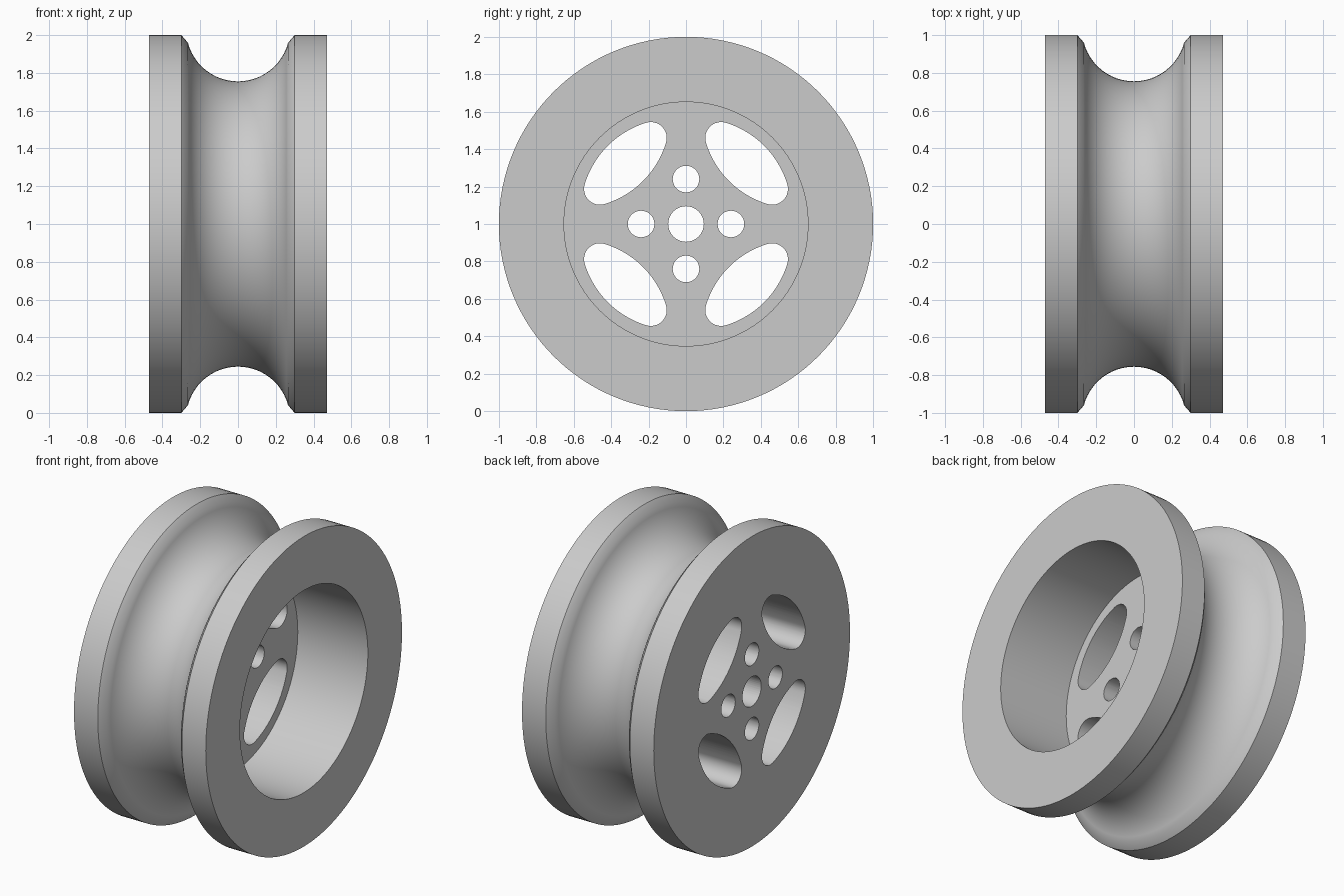
import bpy, bmesh, math
from mathutils import Vector

SEGMENTS = 128
HALF_WIDTH, FLOOR_X, RECESS_R = 0.47, -0.03, 0.652

cube = bpy.data.objects.get("Cube")
if cube:
    bpy.data.objects.remove(cube, do_unlink=True)

grey = bpy.data.materials.new("plain grey")
grey.use_nodes = True
colour = (0.6, 0.6, 0.6, 1)
grey.diffuse_color = colour
grey.node_tree.nodes["Principled BSDF"].inputs["Base Color"].default_value = colour


def make_object(name, bm):
    bmesh.ops.recalc_face_normals(bm, faces=bm.faces)
    mesh = bpy.data.meshes.new(name)
    bm.to_mesh(mesh)
    bm.free()
    obj = bpy.data.objects.new(name, mesh)
    mesh.materials.append(grey)
    bpy.context.collection.objects.link(obj)
    return obj


def arc(cx, cy, r, start, end, steps):
    """Points on an arc, angles in degrees."""
    angles = [math.radians(start + (end - start) * i / steps) for i in range(steps + 1)]
    return [(cx + r * math.cos(a), cy + r * math.sin(a)) for a in angles]


def prism(bm, outline):
    """Closed (y, z) outline pushed through the web along x."""
    face = bm.faces.new([bm.verts.new((-0.6, y, z + 1)) for y, z in outline])
    result = bmesh.ops.extrude_face_region(bm, geom=[face])
    moved = [v for v in result["geom"] if isinstance(v, bmesh.types.BMVert)]
    bmesh.ops.translate(bm, verts=moved, vec=(0.8, 0, 0))


# Wheel body: (x, radius) section with a round rope groove and a deep recess
groove = arc(0, 1.029, 0.274, 194.6, 345.4, 24)
profile = [(-HALF_WIDTH, 0), (-HALF_WIDTH, 1), (-0.3, 1), *groove,
           (0.3, 1), (HALF_WIDTH, 1), (HALF_WIDTH, RECESS_R),
           (FLOOR_X, RECESS_R), (FLOOR_X, 0)]
bm = bmesh.new()
verts = [bm.verts.new((x, 0, 1 + r)) for x, r in profile]
edges = [bm.edges.new(pair) for pair in zip(verts, verts[1:])]
bmesh.ops.spin(bm, geom=verts + edges, cent=(0, 0, 1), axis=(1, 0, 0),
               angle=math.tau, steps=SEGMENTS, use_duplicate=False)
bmesh.ops.remove_doubles(bm, verts=bm.verts, dist=0.0001)
wheel = make_object("pulley_wheel", bm)

# Cutter for the centre bore and four bolt holes
bm = bmesh.new()
prism(bm, arc(0, 0, 0.095, 0, 360, 48)[:-1])
for k in range(4):
    a = k * math.pi / 2
    prism(bm, arc(0.24 * math.cos(a), 0.24 * math.sin(a), 0.071, 0, 360, 40)[:-1])

# Four rounded lens windows, made of two broad arcs and two tight ends
mid, half_height, end_r, end_c = 0.458, 0.133, 0.085, 0.192
big_r = (end_c**2 + half_height**2 - end_r**2) / (2 * (half_height - end_r))
tilt = math.degrees(math.asin(end_c / (big_r - end_r)))
drop = big_r - half_height
lens = (arc(end_c, 0, end_r, tilt - 90, 90 - tilt, 16)
        + arc(0, -drop, big_r, 90 - tilt, 90 + tilt, 20)[1:]
        + arc(-end_c, 0, end_r, 90 + tilt, 270 - tilt, 16)[1:]
        + arc(0, drop, big_r, 270 - tilt, 270 + tilt, 20)[1:-1])
for k in range(4):
    a = math.pi / 4 + k * math.pi / 2
    radial = Vector((math.cos(a), math.sin(a)))
    tangent = Vector((-radial.y, radial.x))
    prism(bm, [tuple(radial * (mid + v) + tangent * u) for u, v in lens])
cutter = make_object("hole_cutter", bm)
cutter.hide_render = True

# Cut the holes and drop the helper
bpy.ops.object.select_all(action='DESELECT')
bpy.context.view_layer.objects.active = wheel
wheel.select_set(True)
cut = wheel.modifiers.new("holes", 'BOOLEAN')
cut.operation = 'DIFFERENCE'
cut.solver = 'EXACT'
cut.object = cutter
bpy.ops.object.modifier_apply(modifier=cut.name)
bpy.data.objects.remove(cutter, do_unlink=True)
bpy.ops.object.shade_smooth_by_angle(angle=math.radians(25))
